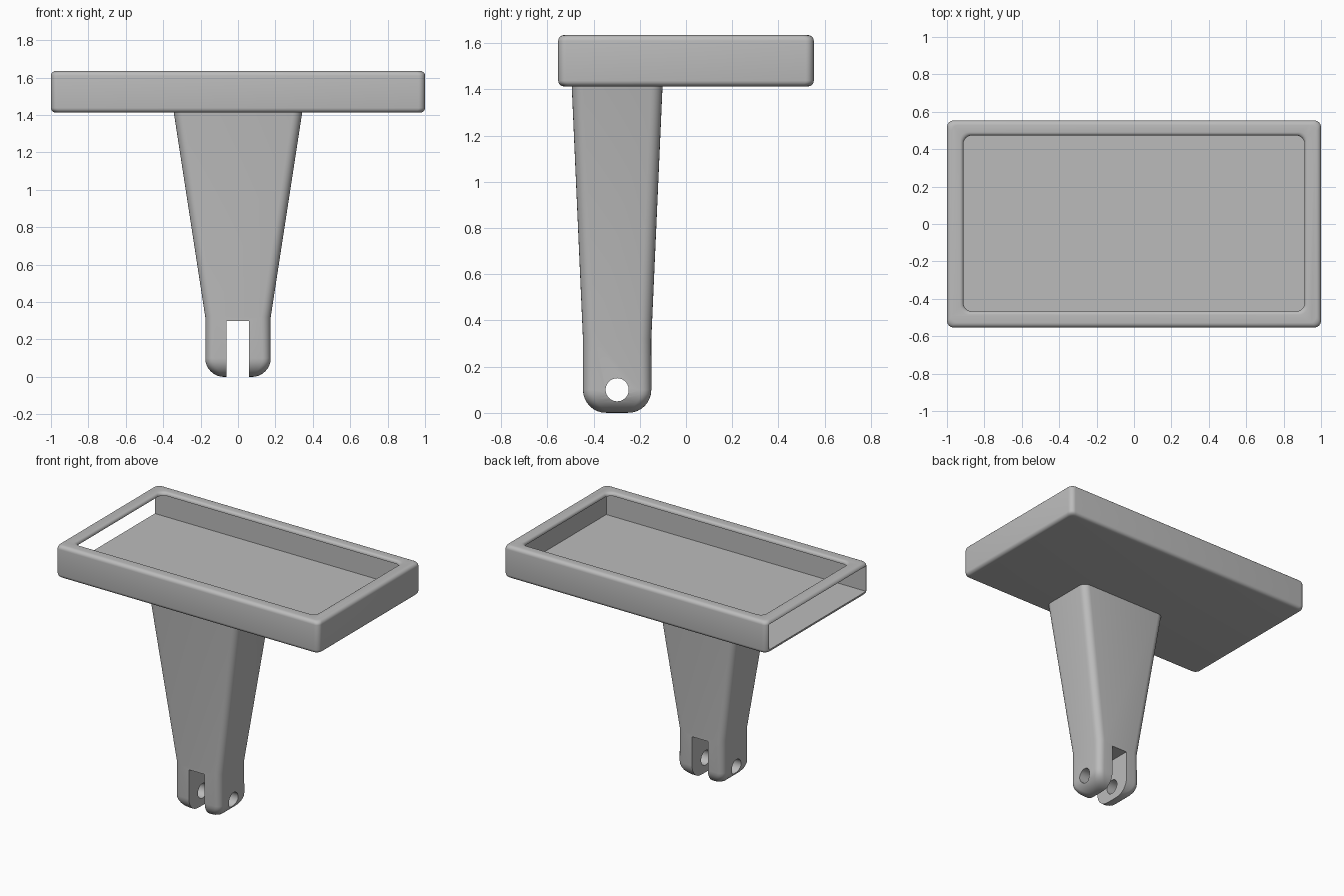
import bpy, bmesh, math

if "Cube" in bpy.data.objects:
    bpy.data.objects.remove(bpy.data.objects["Cube"])

grey = bpy.data.materials.new("plain_grey")
grey.diffuse_color = (0.5, 0.5, 0.5, 1)
grey.use_nodes = True
grey.node_tree.nodes["Principled BSDF"].inputs["Base Color"].default_value = grey.diffuse_color
SEG = 6


def rounded_rect(hx, hy, r, cy, z):
    """Rounded rectangle outline, counter-clockwise."""
    pts = []
    for k, (sx, sy) in enumerate(((1, 1), (-1, 1), (-1, -1), (1, -1))):
        for i in range(SEG + 1):
            a = math.pi / 2 * (k + i / SEG)
            pts.append((sx * (hx - r) + r * math.cos(a),
                        cy + sy * (hy - r) + r * math.sin(a), z))
    return pts


def loft(name, sections):
    """Solid through stacked rounded rectangles (hx, hy, r, cy, z)."""
    bm = bmesh.new()
    rings = [[bm.verts.new(p) for p in rounded_rect(*s)] for s in sections]
    n = len(rings[0])
    for a, b in zip(rings, rings[1:]):
        for i in range(n):
            j = (i + 1) % n
            bm.faces.new((a[i], a[j], b[j], b[i]))
    bm.faces.new(rings[0][::-1])
    bm.faces.new(rings[-1])
    bmesh.ops.recalc_face_normals(bm, faces=bm.faces)
    me = bpy.data.meshes.new(name)
    bm.to_mesh(me)
    bm.free()
    ob = bpy.data.objects.new(name, me)
    bpy.context.collection.objects.link(ob)
    return ob


def box(name, lo, hi):
    bpy.ops.mesh.primitive_cube_add(
        size=1, location=[(a + b) / 2 for a, b in zip(lo, hi)])
    ob = bpy.context.object
    ob.name = name
    ob.scale = [b - a for a, b in zip(lo, hi)]
    return ob


def cut(ob, cutter):
    """Subtract a cutter and discard it."""
    cutter.hide_render = True
    mod = ob.modifiers.new("cut", 'BOOLEAN')
    mod.operation, mod.solver, mod.object = 'DIFFERENCE', 'EXACT', cutter
    bpy.context.view_layer.objects.active = ob
    bpy.ops.object.modifier_apply(modifier=mod.name)
    bpy.data.objects.remove(cutter)


def finish(ob):
    ob.data.materials.clear()
    ob.data.materials.append(grey)
    bpy.ops.object.select_all(action='DESELECT')
    ob.select_set(True)
    bpy.context.view_layer.objects.active = ob
    bpy.ops.object.shade_smooth_by_angle(angle=math.radians(32))


def arc(r, steps=5):
    """Inset and height pairs of a quarter round, from flat to upright."""
    return [(r * (1 - math.sin(a)), r * (1 - math.cos(a)))
            for a in (math.pi / 2 * i / steps for i in range(steps + 1))]


# Tray: rounded shell, hollow inside and open at the left end
BOT, TOP, R = 1.413, 1.635, 0.025
HX, HY = 1.0, 0.553
low = [(HX - d, HY - d, 0.035, 0, BOT + h) for d, h in arc(R)]
high = [(HX - d, HY - d, 0.035, 0, TOP - h) for d, h in reversed(arc(R))]
tray = loft("tray", low + high)
cut(tray, box("slot_cutter", (-1.2, -0.526, 1.438), (0.974, 0.526, 1.612)))

# Top opening with a softly rounded lip
f = 0.018
flare = [(0.912 + f - d, 0.47 + f - d, 0.045, 0.003, TOP - h)
         for d, h in ((f * math.sin(a), f * (1 - math.cos(a)))
                      for a in (math.pi / 2 * i / 4 for i in range(5)))]
lip = [(0.912 + f * (1 - math.sin(a)), 0.47 + f * (1 - math.sin(a)), 0.045,
        0.003, TOP - f * math.cos(math.pi / 2 - a))
       for a in (math.pi / 2 * i / 4 for i in range(5))]
# convex quarter round: steep at the bottom, flat at the top surface
lip = [(0.912 + f * (1 - math.cos(a)), 0.47 + f * (1 - math.cos(a)), 0.045,
        0.003, TOP - f + f * math.sin(a))
       for a in (math.pi / 2 * i / 4 for i in range(5))]
opening = [(0.912, 0.47, 0.045, 0.003, 1.52)] + lip
opening.append((0.912 + f, 0.47 + f, 0.045, 0.003, TOP + 0.1))
cut(tray, loft("opening_cutter", opening))
finish(tray)

# Stem: tapered post with a rounded foot
foot = [(0.175 - d, 0.148 - d, 0.045, -0.298, h) for d, h in arc(0.1, 8)]
stem = loft("stem", foot + [(0.175, 0.148, 0.05, -0.298, 0.32),
                            (0.345, 0.197, 0.05, -0.298, 1.425)])

# Fork gap and pin hole through the foot
cut(stem, box("fork_cutter", (-0.061, -0.7, -0.2), (0.059, 0.1, 0.3)))
bpy.ops.mesh.primitive_cylinder_add(vertices=40, radius=0.05, depth=1,
                                    location=(0, -0.298, 0.1),
                                    rotation=(0, math.pi / 2, 0))
cut(stem, bpy.context.object)
finish(stem)
